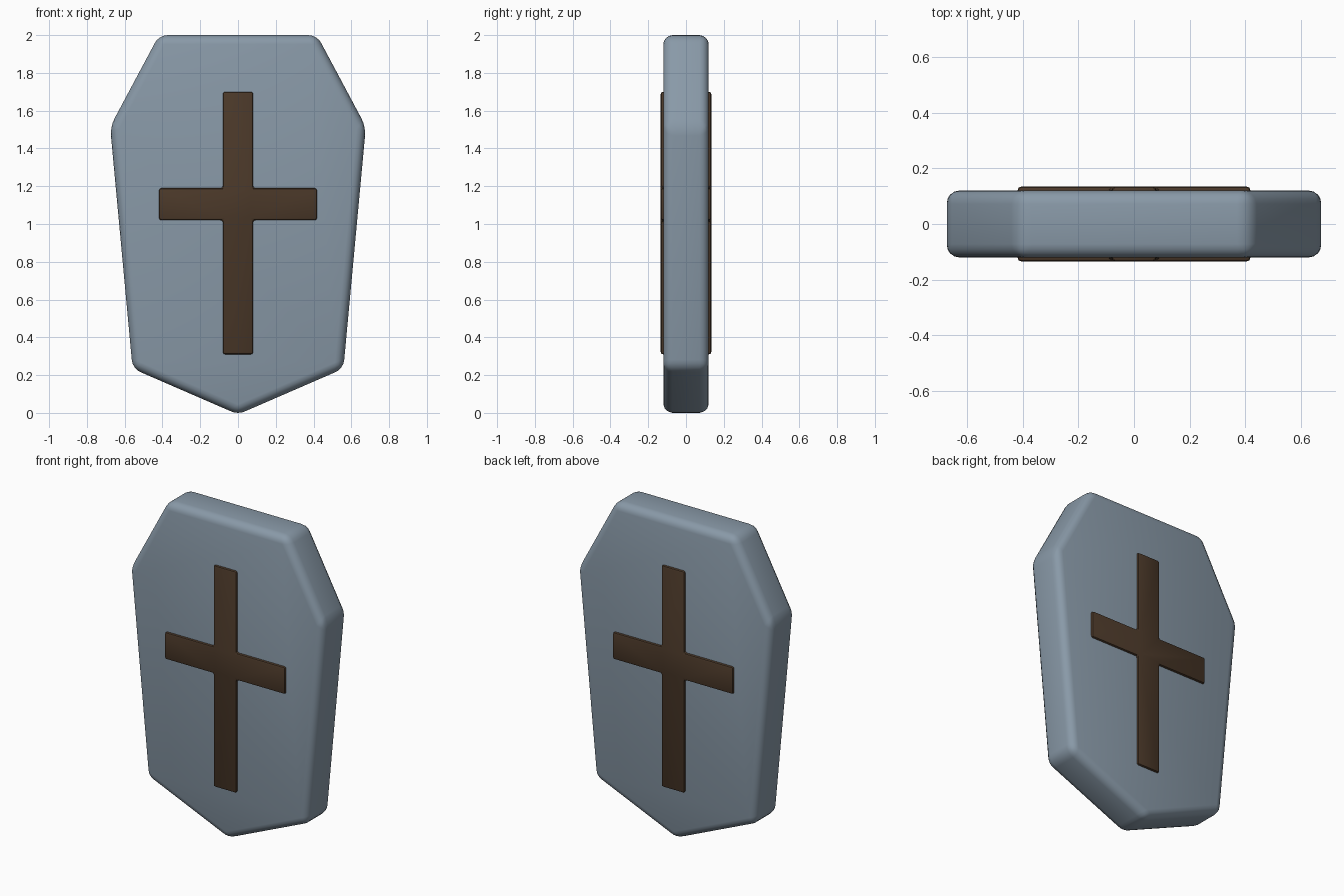
import bpy, bmesh

if "Cube" in bpy.data.objects:
    bpy.data.objects.remove(bpy.data.objects["Cube"])


def slab(name, half_outline, half_depth, bevel, segments, color):
    """Extrude a left-right mirrored x/z outline along y, with rounded edges."""
    mirrored = [(-x, z) for x, z in reversed(half_outline) if x > 0]
    bm = bmesh.new()
    front = bm.faces.new([bm.verts.new((x, -half_depth, z))
                          for x, z in half_outline + mirrored])
    result = bmesh.ops.extrude_face_region(bm, geom=[front], use_keep_orig=True)
    moved = [g for g in result["geom"] if isinstance(g, bmesh.types.BMVert)]
    bmesh.ops.translate(bm, verts=moved, vec=(0, 2 * half_depth, 0))
    bmesh.ops.recalc_face_normals(bm, faces=bm.faces[:])
    bmesh.ops.bevel(bm, geom=bm.edges[:], offset=bevel, segments=segments,
                    profile=0.5, affect='EDGES', clamp_overlap=True)
    bmesh.ops.recalc_face_normals(bm, faces=bm.faces[:])
    mesh = bpy.data.meshes.new(name)
    bm.to_mesh(mesh)
    bm.free()
    obj = bpy.data.objects.new(name, mesh)
    bpy.context.collection.objects.link(obj)
    mat = bpy.data.materials.new(name + "_color")
    mat.diffuse_color = color
    mat.use_nodes = True
    mat.node_tree.nodes["Principled BSDF"].inputs["Base Color"].default_value = mat.diffuse_color
    mesh.materials.append(mat)
    bpy.ops.object.select_all(action='DESELECT')
    obj.select_set(True)
    bpy.context.view_layer.objects.active = obj
    bpy.ops.object.shade_smooth_by_angle()
    return obj


# Shield body: pointed base, widest at the shoulders, flat top
slab("shield_body",
     [(0, -0.008), (0.558, 0.234), (0.677, 1.515), (0.418, 2.0)],
     0.12, 0.048, 4, (0.25, 0.32, 0.39, 1))

# Raised cross that shows on both faces
slab("cross_emblem",
     [(0.08, 0.31), (0.08, 1.02), (0.418, 1.02), (0.418, 1.19),
      (0.08, 1.19), (0.08, 1.70)],
     0.134, 0.012, 2, (0.07, 0.04, 0.022, 1))
